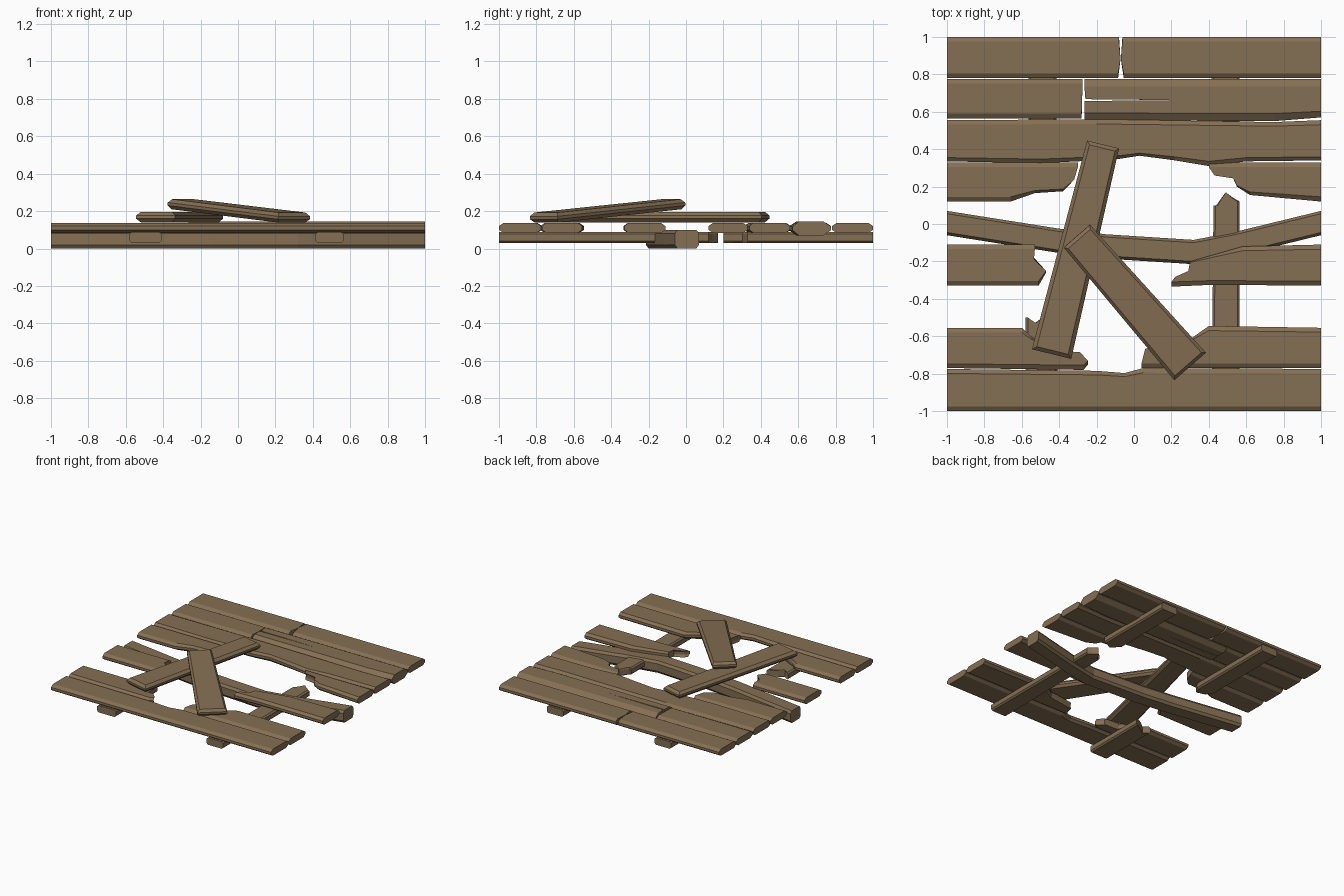
import bpy, bmesh, math
from mathutils import Matrix, Vector

if "Cube" in bpy.data.objects:
    bpy.data.objects.remove(bpy.data.objects["Cube"])

wood = bpy.data.materials.new("weathered_brown_wood")
wood.diffuse_color = (0.235, 0.16, 0.087, 1)
wood.use_nodes = True
wood.node_tree.nodes["Principled BSDF"].inputs["Base Color"].default_value = wood.diffuse_color


def board(name, outline, z0, z1, inset=0.025, mid=0.01, centre=None, end_inset=0.0, matrix=None):
    """Outline in plan, length along x; the long edges are chamfered top and bottom."""
    us = [p[0] for p in outline]
    vs = [p[1] for p in outline]
    u_mid, u_half = (min(us) + max(us)) / 2, (max(us) - min(us)) / 2
    v_mid, v_half = (min(vs) + max(vs)) / 2, (max(vs) - min(vs)) / 2
    zm = (z0 + z1) / 2
    bm = bmesh.new()
    rings = []
    for z, k in ((z0, 1), (zm - mid, 0), (zm + mid, 0), (z1, 1)):
        ring = []
        for u, v in outline:
            if centre:
                c = centre(u)
                v2 = v - k * inset * (1 if v > c else -1)
            else:
                v2 = v_mid + (v - v_mid) * (1 - k * inset / v_half)
            u2 = u_mid + (u - u_mid) * (1 - k * end_inset / u_half)
            ring.append(bm.verts.new((u2, v2, z)))
        rings.append(ring)
    bm.faces.new(rings[0][::-1])
    bm.faces.new(rings[-1])
    n = len(outline)
    for a, b in zip(rings, rings[1:]):
        for i in range(n):
            j = (i + 1) % n
            bm.faces.new((a[i], a[j], b[j], b[i]))
    bmesh.ops.recalc_face_normals(bm, faces=bm.faces[:])
    if matrix:
        bmesh.ops.transform(bm, matrix=matrix, verts=bm.verts[:])
    me = bpy.data.meshes.new(name)
    bm.to_mesh(me)
    bm.free()
    me.materials.append(wood)
    ob = bpy.data.objects.new(name, me)
    bpy.context.collection.objects.link(ob)
    return ob


LOW, HIGH = 0.083, 0.137

# Floor planks, rear to front
board("rear_plank_left", [(-1, .78), (-.085, .78), (-.072, .88), (-.08, 1), (-1, 1)], LOW, HIGH)
board("rear_plank_right", [(-.055, .78), (1, .78), (1, 1), (-.062, 1), (-.07, .88)], LOW, HIGH)
board("second_plank_left", [(-1, .565), (-.28, .565), (-.275, .775), (-1, .775)], LOW, HIGH)
board("second_plank_right", [(-.265, .555), (.75, .55), (1, .57), (1, .775), (-.265, .775),
                             (-.26, .67), (.25, .662), (-.265, .655)], 0.07, 0.145, 0.04)
board("third_plank", [(-1, .335), (-.5, .325), (-.1, .345), (.03, .365), (.22, .34), (.4, .31),
                      (.6, .335), (1, .34), (1, .555), (.75, .545), (-.2, .56), (-1, .555)], LOW, HIGH)
board("fourth_plank_left", [(-1, .12), (-.66, .12), (-.53, .165), (-.38, .175), (-.32, .24),
                            (-.3, .33), (-1, .33)], LOW, HIGH)
board("fourth_plank_right", [(.4, .33), (.43, .27), (.53, .25), (.55, .2), (.62, .155),
                             (1, .12), (1, .33)], LOW, HIGH)
board("middle_plank_left", [(-1, -.33), (-.51, -.33), (-.47, -.26), (-.535, -.18), (-.53, -.11),
                            (-1, -.11)], LOW, HIGH)
board("middle_plank_right", [(.2, -.335), (.42, -.325), (1, -.33), (1, -.11), (.58, -.12),
                             (.3, -.2), (.29, -.26), (.22, -.3)], LOW, HIGH)
board("broken_plank_left", [(-1, -.77), (-.27, -.78), (-.245, -.75), (-.29, -.69), (-.42, -.68),
                            (-.55, -.6), (-.6, -.555), (-1, -.555)], LOW, HIGH)
board("broken_plank_right", [(.04, -.77), (1, -.77), (1, -.555), (.4, -.545), (.28, -.63),
                             (.16, -.65), (.06, -.67)], LOW, HIGH)
board("front_plank", [(-1, -1), (1, -1), (1, -.775), (.05, -.77), (-.05, -.797), (-.2, -.785),
                      (-1, -.775)], LOW, HIGH)


# Joists under the planks, running front to back
def joist(name, x, outline):
    m = Matrix.Translation((x, 0, 0)) @ Matrix.Rotation(math.pi / 2, 4, 'Z')
    board(name, outline, 0.03, 0.088, 0.012, 0.018, matrix=m)


joist("rear_left_joist", -.49, [(.2, -.05), (.25, -.075), (1, -.075), (1, .075), (.27, .075), (.22, .03)])
joist("rear_right_joist", .49, [(.33, -.075), (1, -.075), (1, .075), (.36, .075), (.3, .0)])
joist("front_left_joist", -.49, [(-1, -.08), (-.46, -.08), (-.5, .0), (-.53, .04), (-.5, .09), (-1, .09)])
joist("front_right_joist", .49, [(-1, -.075), (.12, -.075), (.14, -.04), (.17, .0), (.1, .05),
                                 (.1, .065), (-1, .075)])

# Sagging beam across the middle
path = [(-1, .005), (-.4, -.09), (-.15, -.12), (.32, -.15), (.55, -.105), (1, .005)]
mids = dict(path)
board("bent_beam", [(u, v - .065) for u, v in path] + [(u, v + .065) for u, v in path[::-1]],
      0.0, 0.1, 0.015, 0.03, centre=lambda u: mids[u])

# Two loose planks lying across the hole
flat = Matrix.Translation((-.303, -.135, .168)) @ Matrix.Rotation(math.radians(76.2), 4, 'Z')
board("loose_plank_flat", [(-.577, -.108), (.577, -.088), (.577, .088), (-.577, .108)],
      -.028, .028, 0.022, 0.008, end_inset=0.02, matrix=flat)
tilt = (Matrix.Translation((-.003, -.413, .201)) @ Matrix.Rotation(math.radians(-49), 4, 'Z')
        @ Matrix.Rotation(0.08, 4, 'Y'))
board("loose_plank_tilted", [(-.463, -.093), (.463, -.112), (.463, .112), (-.463, .093)],
      -.027, .027, 0.018, 0.008, end_inset=0.018, matrix=tilt)
